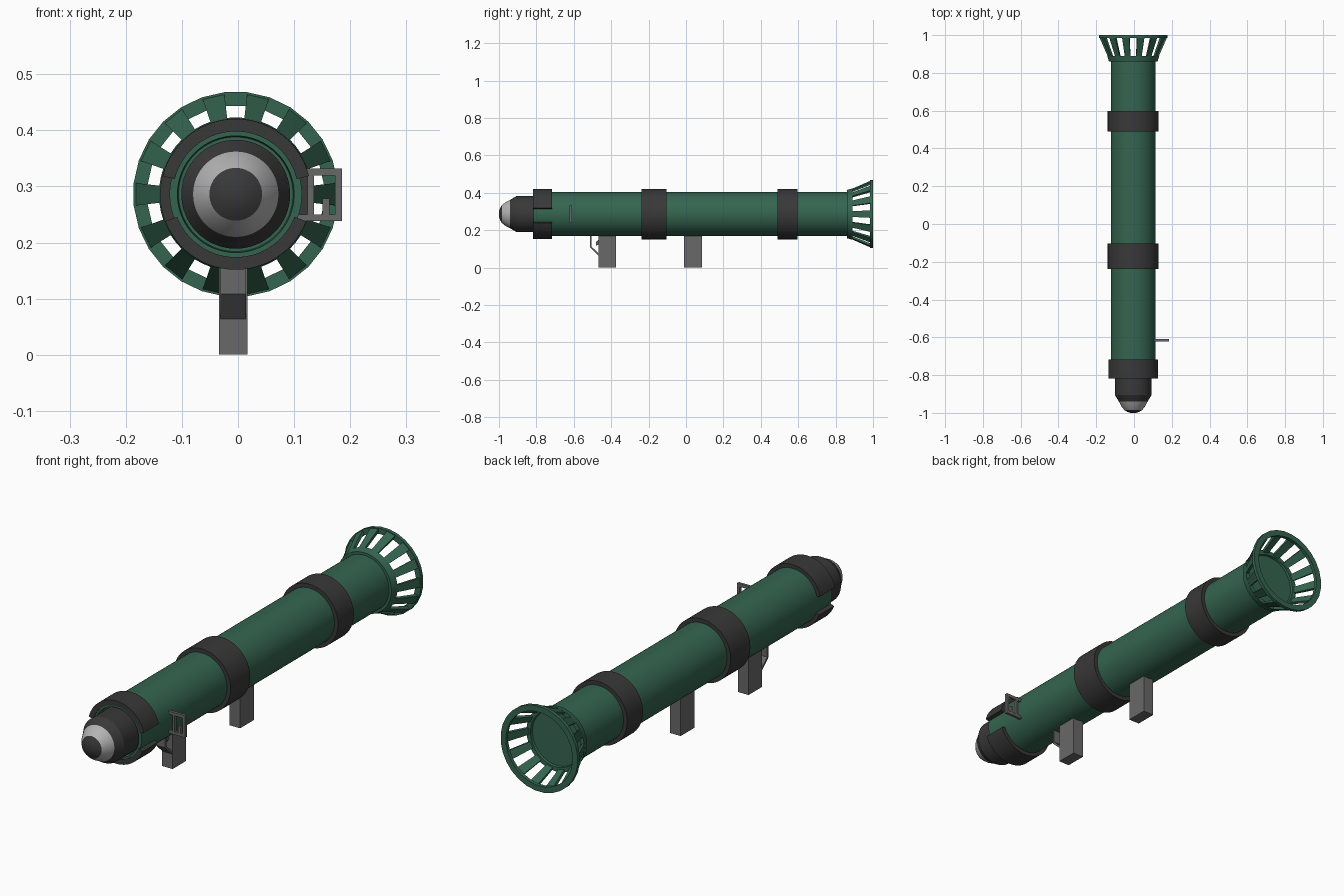
import bpy, bmesh
from math import sin, cos, pi, radians

if "Cube" in bpy.data.objects:
    bpy.data.objects.remove(bpy.data.objects["Cube"])

CX, CZ = -0.004, 0.286


def material(name, rgb):
    m = bpy.data.materials.new(name)
    m.diffuse_color = (*rgb, 1)
    m.use_nodes = True
    m.node_tree.nodes["Principled BSDF"].inputs["Base Color"].default_value = m.diffuse_color
    return m


GREEN = material("green_paint", (0.035, 0.13, 0.08))
BLACK = material("black_rubber", (0.04, 0.04, 0.04))
SILVER = material("silver", (0.45, 0.45, 0.45))
GREY = material("grey_metal", (0.14, 0.14, 0.14))


def finish(name, bm, mat, smooth=True):
    bmesh.ops.recalc_face_normals(bm, faces=bm.faces)
    me = bpy.data.meshes.new(name)
    bm.to_mesh(me)
    bm.free()
    me.materials.append(mat)
    ob = bpy.data.objects.new(name, me)
    bpy.context.collection.objects.link(ob)
    if smooth:
        bpy.context.view_layer.objects.active = ob
        ob.select_set(True)
        bpy.ops.object.shade_smooth_by_angle(angle=radians(30))
        ob.select_set(False)
    return ob


def sweep(bm, profile, a0=0, a1=360, steps=64, loop=False):
    """Sweep (y, radius) points around the launcher axis."""
    full = a1 - a0 == 360
    rows = []
    for i in range(steps if full else steps + 1):
        a = radians(a0 + (a1 - a0) * i / steps)
        rows.append([bm.verts.new((CX + r * cos(a), y, CZ + r * sin(a))) for y, r in profile])
    n = len(profile)
    for i in range(steps):
        p, q = rows[i], rows[(i + 1) % len(rows)]
        for j in range(n if loop else n - 1):
            k = (j + 1) % n
            bm.faces.new((p[j], p[k], q[k], q[j]))
    if loop and not full:
        bm.faces.new(rows[0])
        bm.faces.new(rows[-1])
    if full and not loop:
        for j in (0, n - 1):
            bm.faces.new([row[j] for row in rows])


def turned(name, profile, mat, **kw):
    bm = bmesh.new()
    sweep(bm, profile, **kw)
    return finish(name, bm, mat)


def band(y0, y1, r0, r1):
    return [(y0, r0), (y0, r1), (y1, r1), (y1, r0)]


def prism(name, pts, x0, x1, mat):
    """Extrude a (y, z) outline along x."""
    bm = bmesh.new()
    f = bm.faces.new([bm.verts.new((x0, y, z)) for y, z in pts])
    g = bmesh.ops.extrude_face_region(bm, geom=[f])["geom"]
    bmesh.ops.translate(bm, vec=(x1 - x0, 0, 0), verts=[v for v in g if isinstance(v, bmesh.types.BMVert)])
    return finish(name, bm, mat, False)


def box(name, x0, x1, y0, y1, z0, z1, mat):
    return prism(name, [(y0, z0), (y1, z0), (y1, z1), (y0, z1)], x0, x1, mat)


# Main tube with recessed muzzle
turned("tube", [(-0.79, 0.09), (-0.79, 0.102), (-0.815, 0.104), (-0.815, 0.118), (0.88, 0.118)], GREEN)

# Warhead in three colours
turned("warhead_body", [(-0.78, 0.097), (-0.905, 0.097), (-0.94, 0.076)], BLACK)
turned("warhead_ring", [(-0.94, 0.076), (-0.965, 0.063), (-0.985, 0.047)], SILVER)
turned("warhead_tip", [(-0.985, 0.047), (-0.994, 0.032), (-1.0, 0.014)], BLACK)

# Clamp bands; the muzzle band is split at both sides
turned("middle_band", band(-0.237, -0.104, 0.112, 0.135), BLACK, loop=True)
turned("rear_band", band(0.49, 0.597, 0.112, 0.135), BLACK, loop=True)
turned("muzzle_band_top", band(-0.818, -0.717, 0.112, 0.1345), BLACK, a0=14, a1=166, steps=28, loop=True)
turned("muzzle_band_bottom", band(-0.818, -0.717, 0.112, 0.1345), BLACK, a0=201, a1=339, steps=26, loop=True)

# Slotted exhaust bell: collar, slats, rim
turned("bell_collar", [(0.86, 0.112), (0.86, 0.129), (0.89, 0.137), (0.89, 0.118)], GREEN, steps=56, loop=True)
bm = bmesh.new()
SLOTS = 14
for i in range(SLOTS):
    a = 90 + (i + 0.5) * 360 / SLOTS
    sweep(bm, [(0.885, 0.124), (0.885, 0.135), (0.992, 0.182), (0.992, 0.168)], a - 6.4, a + 6.4, 1, True)
finish("bell_slats", bm, GREEN, False)
bm = bmesh.new()
sweep(bm, band(0.985, 1.0, 0.158, 0.183), 90 - 6.4, 450 - 6.4, 28, True)
finish("bell_rim", bm, GREEN, False)

# Grips
for name, y0, y1 in (("front_grip", -0.467, -0.375), ("rear_grip", -0.01, 0.085)):
    box(name, -0.034, 0.017, y0, y1, 0, 0.18, GREY)

# Trigger guard and trigger
prism("trigger_guard", [(-0.514, 0.175), (-0.514, 0.108), (-0.465, 0.062), (-0.465, 0.074),
                        (-0.505, 0.112), (-0.505, 0.175)], -0.031, 0.014, GREY)
prism("trigger", [(-0.465, 0.15), (-0.48, 0.138), (-0.482, 0.118), (-0.474, 0.12), (-0.465, 0.128)],
      -0.016, 0.0, GREY)

# Side sight frame
for name, x0, x1, z0, z1 in (("top", 0.105, 0.185, 0.319, 0.332), ("bottom", 0.105, 0.185, 0.238, 0.25),
                             ("outer", 0.173, 0.185, 0.25, 0.319), ("inner", 0.124, 0.135, 0.25, 0.319),
                             ("post", 0.151, 0.163, 0.25, 0.278)):
    box("sight_" + name, x0, x1, -0.622, -0.61, z0, z1, GREY)
